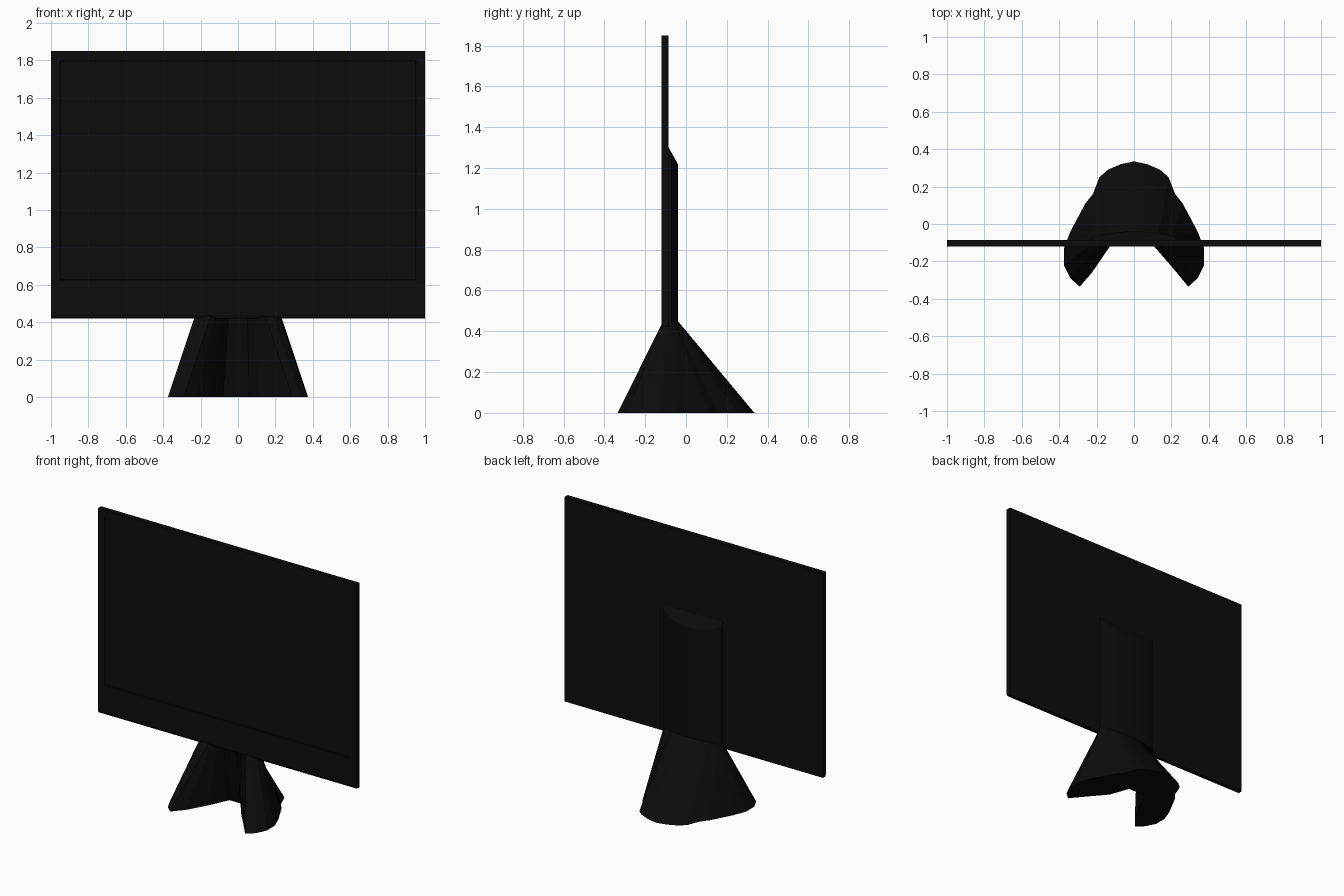
import bpy, bmesh

if "Cube" in bpy.data.objects:
    bpy.data.objects.remove(bpy.data.objects["Cube"])

# One near-black plastic for the whole monitor
black = bpy.data.materials.new("black plastic")
black.diffuse_color = (0.0035, 0.0035, 0.0035, 1)
black.use_nodes = True
black.node_tree.nodes["Principled BSDF"].inputs["Base Color"].default_value = black.diffuse_color


def finish(bm, name):
    bmesh.ops.recalc_face_normals(bm, faces=bm.faces)
    me = bpy.data.meshes.new(name)
    bm.to_mesh(me)
    bm.free()
    me.materials.append(black)
    ob = bpy.data.objects.new(name, me)
    bpy.context.collection.objects.link(ob)
    return ob


def loft(name, lower, upper):
    """Closed solid between two loops of equal length."""
    bm = bmesh.new()
    a = [bm.verts.new(p) for p in lower]
    b = [bm.verts.new(p) for p in upper]
    n = len(a)
    for i in range(n):
        j = (i + 1) % n
        bm.faces.new((a[i], a[j], b[j], b[i]))
    bm.faces.new(a[::-1])
    bm.faces.new(b)
    return finish(bm, name)


# Display panel: side profile with a chamfered lower front edge
profile = [(-0.12, 0.435), (-0.12, 1.85), (-0.085, 1.85), (-0.085, 0.42), (-0.113, 0.42)]
panel = loft("display_panel", [(-1, y, z) for y, z in profile], [(1, y, z) for y, z in profile])

# Screen recess: the front face cut inward behind an uneven bezel
bm = bmesh.new()
bm.from_mesh(panel.data)
front = min(bm.faces, key=lambda f: f.normal.y)
bmesh.ops.inset_individual(bm, faces=[front], thickness=0.07)
for v in front.verts:
    if v.co.z < 1:
        v.co.z = 0.625
bmesh.ops.inset_individual(bm, faces=[front], thickness=0.004, depth=-0.005)
bm.to_mesh(panel.data)
bm.free()


# Rear spine: shallow curved back with a sloping top
def back_y(x):
    return -0.04 - 0.03 * (x / 0.225) ** 2


xs = [-0.225 + 0.45 * i / 12 for i in range(13)]
outline = [(-0.225, -0.09)] + [(x, back_y(x)) for x in xs] + [(0.225, -0.09)]
loft("rear_spine",
     [(x, y, 0.445) for x, y in outline],
     [(x, y, 1.30 - 1.78 * (y + 0.085)) for x, y in outline])

# Stand foot: horseshoe on the floor narrowing up to the spine
# each row: floor x, floor y, top x, top y (left outer side, from tip to back)
outer = [(0.29, -0.335, 0.14, -0.112), (0.34, -0.29, 0.18, -0.11),
         (0.375, -0.22, 0.215, -0.1), (0.375, -0.13, 0.225, -0.085),
         (0.34, -0.04, 0.224, -0.072), (0.26, 0.11, 0.2, back_y(0.2)),
         (0.22, 0.16, 0.17, back_y(0.17)), (0.185, 0.25, 0.13, back_y(0.13)),
         (0.14, 0.29, 0.09, back_y(0.09)), (0.07, 0.32, 0.045, back_y(0.045))]
inner_left = [(-0.08, 0.02, -0.05, -0.095), (-0.145, -0.12, -0.09, -0.1),
              (-0.225, -0.26, -0.12, -0.107)]
inner_right = [(0.2, -0.226, 0.12, -0.107), (0.11, -0.12, 0.09, -0.1),
               (0.06, 0.02, 0.05, -0.095)]
left = [(-a, b, -c, d) for a, b, c, d in outer]
ring = left + [(0, 0.335, 0, -0.04)] + outer[::-1] + inner_right + inner_left
loft("stand_foot",
     [(a, b, 0) for a, b, c, d in ring],
     [(c, d, 0.45) for a, b, c, d in ring])
